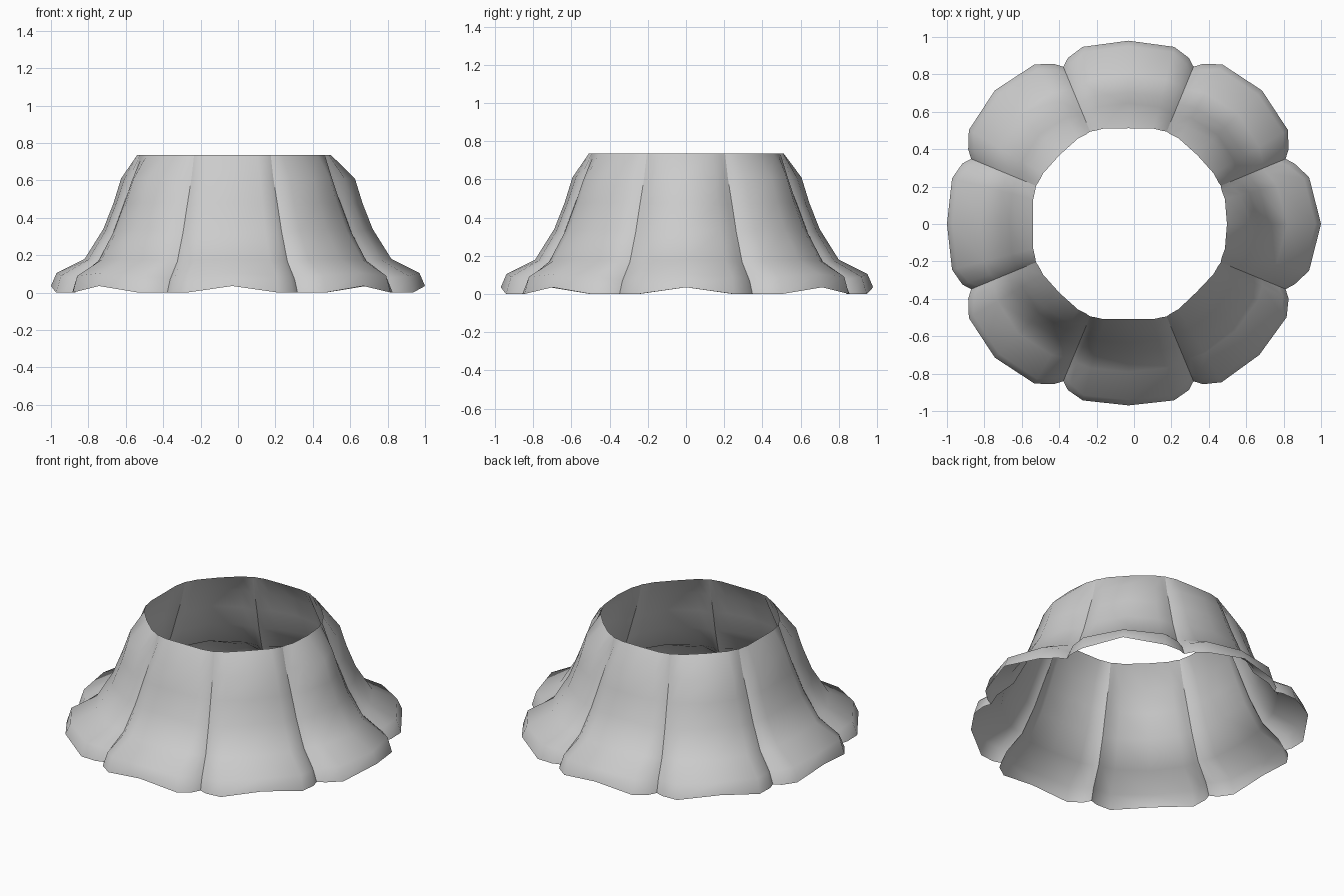
import bpy, bmesh
from math import radians, cos, sin

if "Cube" in bpy.data.objects:
    bpy.data.objects.remove(bpy.data.objects["Cube"])

# Vertical profiles (radius, height) from groove to lobe centre
groove = [(.91, 0), (.87, .07), (.77, .165), (.69, .32), (.63, .47), (.572, .61), (.535, .735)]
near = [(.945, 0), (.91, .08), (.79, .17), (.70, .325), (.64, .47), (.588, .61), (.53, .735)]
side = [(.978, 0), (.95, .09), (.80, .175), (.705, .33), (.647, .475), (.60, .61), (.527, .735)]
mid = [(.98, .035), (.95, .105), (.80, .18), (.70, .34), (.645, .48), (.605, .61), (.512, .735)]

# Columns across one lobe: angle offset, profile, share of the lobe's own bulge
columns = [(-22.5, groove, 0), (-20, near, 0), (-14.5, side, .4),
           (0, mid, 1), (14.5, side, .4), (20, near, 0)]
bulge = [.05, .03, 0, .03, -.01, .03, -.01, .01]
CENTRE_X = -.03

bm = bmesh.new()
rings = []
for lobe, extra in enumerate(bulge):
    for offset, profile, share in columns:
        a = radians(lobe * 45 + offset)
        col = []
        for i, (r, z) in enumerate(profile):
            r += extra * share * (1 if i < 6 else .3)
            col.append(bm.verts.new((CENTRE_X + r * cos(a), r * sin(a), z)))
        rings.append(col)

# Skin neighbouring columns into an open, single-walled skirt
for k, col in enumerate(rings):
    nxt = rings[(k + 1) % len(rings)]
    for i in range(len(col) - 1):
        bm.faces.new((col[i], nxt[i], nxt[i + 1], col[i + 1])).smooth = True

# Hard creases along the grooves
for col in rings[::len(columns)]:
    for a, b in zip(col, col[1:]):
        bm.edges.get((a, b)).smooth = False

mesh = bpy.data.meshes.new("fluted_skirt")
bm.to_mesh(mesh)
bm.free()
skirt = bpy.data.objects.new("fluted_skirt", mesh)
bpy.context.collection.objects.link(skirt)
